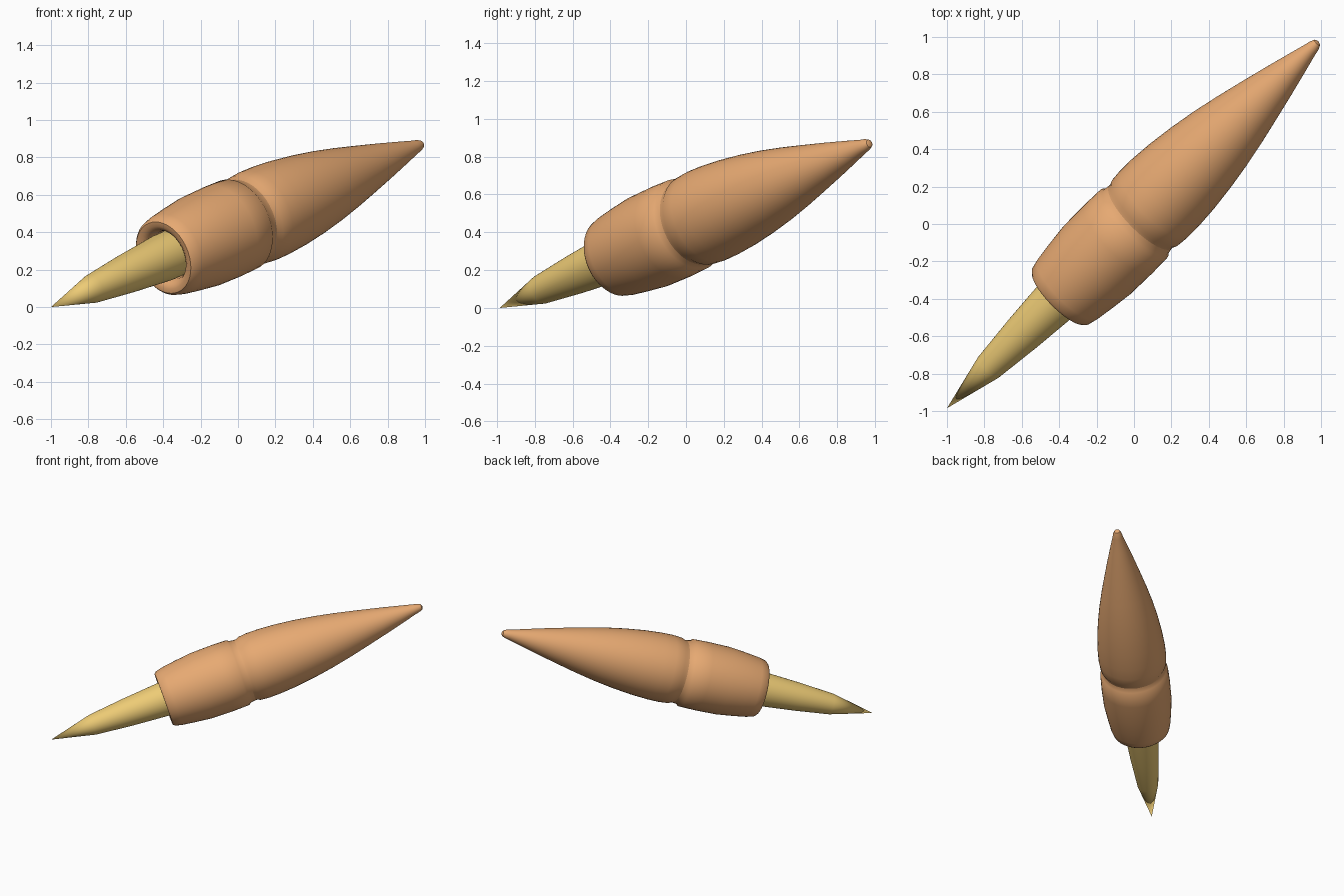
import bpy, math
from mathutils import Vector

if "Cube" in bpy.data.objects:
    bpy.data.objects.remove(bpy.data.objects["Cube"])

TIP = Vector((-1.0, -0.985, 0.0))
AXIS = Vector((1.98, 1.955, 0.87)).normalized()
ROT = AXIS.to_track_quat('Z', 'Y')


def material(name, rgb):
    m = bpy.data.materials.new(name)
    m.diffuse_color = (*rgb, 1)
    m.use_nodes = True
    m.node_tree.nodes["Principled BSDF"].inputs["Base Color"].default_value = m.diffuse_color
    return m


def lathe(name, profile, mat, sides=48, angle=40):
    """Revolve (distance from tip, radius) points around the slanted axis."""
    verts, faces, rings = [], [], []
    for t, r in profile:
        start = len(verts)
        if r == 0:
            verts.append((0, 0, t))
            rings.append([start] * sides)
        else:
            for i in range(sides):
                a = 2 * math.pi * i / sides
                verts.append((r * math.cos(a), r * math.sin(a), t))
            rings.append(list(range(start, start + sides)))
    for lo, hi in zip(rings, rings[1:]):
        for i in range(sides):
            j = (i + 1) % sides
            quad = [lo[i], lo[j], hi[j], hi[i]]
            faces.append(list(dict.fromkeys(quad)))
    me = bpy.data.meshes.new(name)
    me.from_pydata([TIP + ROT @ Vector(v) for v in verts], [], faces)
    me.materials.append(mat)
    ob = bpy.data.objects.new(name, me)
    bpy.context.collection.objects.link(ob)
    bpy.ops.object.select_all(action='DESELECT')
    ob.select_set(True)
    bpy.context.view_layer.objects.active = ob
    bpy.ops.object.shade_smooth_by_angle(angle=math.radians(angle))
    return ob


orange = material("orange", (0.80, 0.40, 0.17))
yellow = material("yellow", (0.85, 0.60, 0.18))

# pointed yellow tip, widening into the socket
lathe("pointed_tip", [(0, 0), (0.327, 0.078), (0.60, 0.106),
                      (0.88, 0.128), (1.0, 0.128), (1.0, 0)], yellow)

# grip with a rolled lip around the socket, ending at the groove
lathe("grip", [(0.99, 0), (0.99, 0.13), (0.93, 0.135), (0.90, 0.15), (0.885, 0.175),
               (0.885, 0.2), (0.90, 0.214), (0.95, 0.226), (1.05, 0.24), (1.18, 0.255),
               (1.35, 0.258), (1.47, 0.255), (1.485, 0.243), (1.53, 0.236), (1.53, 0)], orange)

# long tapering handle with a small rounded end
lathe("handle", [(1.50, 0), (1.50, 0.235), (1.54, 0.238), (1.56, 0.248), (1.63, 0.254),
                 (1.72, 0.253), (1.85, 0.244), (2.0, 0.226), (2.15, 0.202), (2.3, 0.172),
                 (2.45, 0.138), (2.6, 0.103), (2.75, 0.066), (2.86, 0.038), (2.89, 0.032),
                 (2.915, 0.021), (2.925, 0)], orange)
